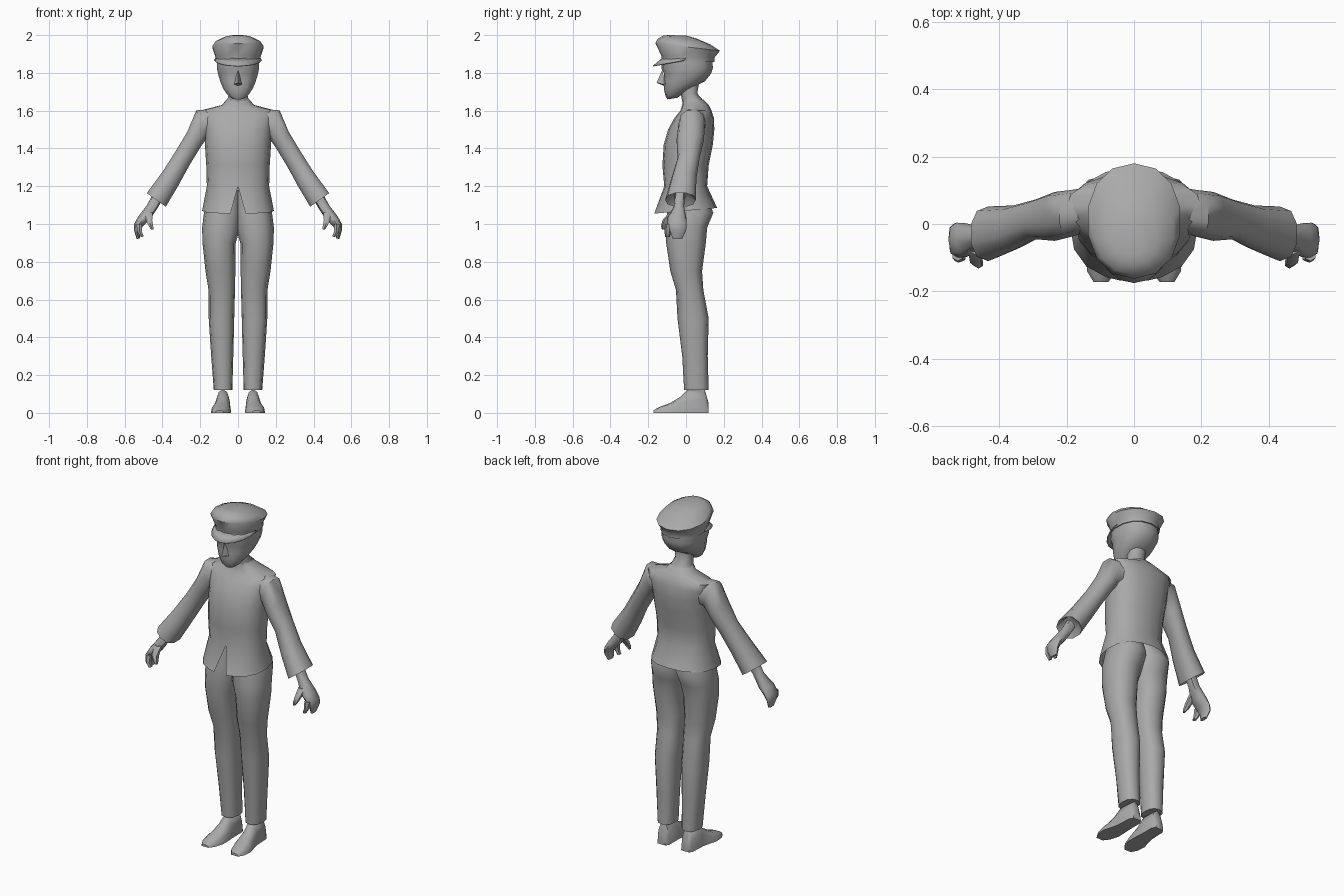
import bpy, math
from mathutils import Vector as V

grey = bpy.data.materials.new("plain grey")
grey.diffuse_color = (0.4, 0.4, 0.4, 1)


def spow(a, p):
    return math.copysign(abs(a) ** p, a)


def make(name, verts, faces, mirror=False, angle=50):
    me = bpy.data.meshes.new(name)
    me.from_pydata(verts, [], faces)
    me.materials.append(grey)
    ob = bpy.data.objects.new(name, me)
    bpy.context.collection.objects.link(ob)
    bpy.ops.object.select_all(action='DESELECT')
    ob.select_set(True)
    bpy.context.view_layer.objects.active = ob
    bpy.ops.object.mode_set(mode='EDIT')
    bpy.ops.mesh.select_all(action='SELECT')
    bpy.ops.mesh.normals_make_consistent(inside=False)
    bpy.ops.object.mode_set(mode='OBJECT')
    bpy.ops.object.shade_smooth_by_angle(angle=math.radians(angle))
    if mirror:
        ob.modifiers.new("mirror", 'MIRROR').merge_threshold = 0.0005
    return ob


def loft(name, rings, n=12, power=0.85, mirror=False, half=False, caps=(True, True), edit=None):
    """Skin rings given as (centre, u half axis, v half axis)."""
    m = n // 2 + 1 if half else n
    verts, faces = [], []
    for c, u, v in rings:
        for i in range(m):
            t = -math.pi / 2 + math.tau * i / n
            verts.append(V(c) + V(u) * spow(math.cos(t), power) + V(v) * spow(math.sin(t), power))
    for r in range(len(rings) - 1):
        for i in range(m - 1 if half else m):
            j = (i + 1) % m
            faces.append((r * m + i, r * m + j, r * m + m + j, r * m + m + i))
    if caps[0]:
        faces.append(tuple(range(m)))
    if caps[1]:
        faces.append(tuple(range(len(verts) - m, len(verts))))
    if edit:
        edit(verts)
    return make(name, verts, faces, mirror)


def level(z, yf, yb, x0, x1, tilt=0):
    """Horizontal ring from front/back and left/right limits; tilt lifts the back."""
    return ((x0 + x1) / 2, (yf + yb) / 2, z), ((x1 - x0) / 2, 0, 0), (0, (yb - yf) / 2, tilt)


def limb(xo, zo, xi, zi, yf, yb):
    """Slanted ring from an outer and an inner point."""
    return (((xo + xi) / 2, (yf + yb) / 2, (zo + zi) / 2),
            ((xo - xi) / 2, 0, (zo - zi) / 2), (0, (yb - yf) / 2, 0))


def stack(rows):
    return [level(z, yf, yb, -w, w, *t) for z, yf, yb, w, *t in rows]


# Jacket body, open at the hem with a notch at the front
def notch(verts):
    verts[0].x = 0.04

loft("jacket", stack([
    (1.07, -.168, .165, .19, .015), (1.2, -.115, .112, .165), (1.31, -.125, .12, .168),
    (1.42, -.118, .142, .175), (1.5, -.095, .15, .18), (1.56, -.062, .148, .195),
    (1.6, -.03, .135, .2), (1.63, -.02, .12, .085), (1.66, -.018, .09, .06)]),
    n=16, mirror=True, half=True, caps=(False, False), edit=notch)

# Sleeves with flared cuffs, closed by a recessed end
loft("sleeve", [limb(*r) for r in (
    (.13, 1.612, .12, 1.46, -.02, .11), (.222, 1.605, .165, 1.45, -.04, .1),
    (.27, 1.49, .2, 1.4, -.05, .095), (.33, 1.39, .258, 1.305, -.045, .072),
    (.40, 1.28, .315, 1.2, -.078, .055), (.485, 1.165, .38, 1.09, -.11, .052),
    (.455, 1.18, .395, 1.135, -.08, .02))], n=10, mirror=True)

# Hands
loft("hand", [limb(*r) for r in (
    (.445, 1.17, .4, 1.13, -.06, -.005), (.482, 1.1, .425, 1.085, -.065, -.01),
    (.528, 1.04, .465, 1.025, -.098, .002), (.55, 1.0, .502, .99, -.1, .004),
    (.55, .965, .522, .96, -.085, 0), (.536, .92, .518, .925, -.07, -.02))], n=8, mirror=True)
loft("thumb", [limb(*r) for r in (
    (.495, 1.06, .45, 1.06, -.09, -.04), (.488, 1.02, .452, 1.02, -.125, -.08),
    (.475, .99, .447, .985, -.132, -.1), (.46, .97, .447, .972, -.128, -.11))], n=6, mirror=True)
loft("forefinger", [limb(*r) for r in (
    (.54, 1.0, .505, 1.0, -.11, -.07), (.535, .96, .508, .96, -.115, -.08),
    (.515, .93, .498, .935, -.11, -.085))], n=6, mirror=True)

# Trouser legs
loft("trouser_leg", [level(z, yf, yb, a, b) for z, a, b, yf, yb in (
    (1.18, -.02, .145, -.085, .09), (1.06, -.02, .18, -.1, .145), (.98, -.012, .19, -.106, .112),
    (.9, .012, .188, -.105, .105), (.75, .014, .172, -.083, .085), (.65, .016, .156, -.053, .092),
    (.5, .02, .155, -.045, .12), (.3, .025, .142, -.02, .115), (.12, .03, .128, -.01, .12))],
    mirror=True)


# Shoes with flat soles, toes turned slightly outward
def sole(verts):
    for v in verts:
        v.z = max(v.z, 0)

loft("shoe", [((x, y, 0), (w, 0, 0), (0, 0, h)) for y, x, w, h in (
    (.12, .078, .026, .05), (.1, .078, .038, .12), (.01, .08, .04, .125), (-.03, .083, .046, .085),
    (-.085, .09, .054, .052), (-.14, .095, .044, .032), (-.172, .098, .022, .014))],
    mirror=True, edit=sole)

# Neck and head
loft("neck", stack([(1.6, -.01, .12, .085), (1.65, -.02, .095, .062), (1.69, -.028, .06, .05),
                    (1.76, -.04, .07, .055)]), n=10)
loft("head", stack([
    (1.664, -.098, -.045, .03, .004), (1.685, -.108, -.01, .056, .01), (1.72, -.116, .05, .08, .01),
    (1.755, -.12, .1, .096), (1.795, -.116, .132, .108), (1.825, -.13, .142, .114),
    (1.88, -.128, .14, .114)]), n=14)
make("nose", [(0, -.126, 1.815), (0, -.156, 1.747), (-.024, -.108, 1.738), (.024, -.108, 1.738),
              (0, -.112, 1.73)],
     [(0, 2, 1), (0, 1, 3), (1, 2, 4), (1, 4, 3)])

# Cap with a flared crown
loft("cap_crown", stack([
    (1.862, -.128, .15, .12, -.005), (1.885, -.13, .15, .122, -.005), (1.937, -.162, .18, .139, -.02),
    (1.965, -.15, .13, .12, -.015), (1.99, -.12, .055, .07, -.008), (1.999, -.09, 0, .03, -.001)]),
    n=14, power=0.92)

# Curved cap peak
steps, pv, pf = 10, [], []
for i in range(steps + 1):
    a = math.radians(-85 + 170 * i / steps)
    s, c = math.sin(a), math.cos(a)
    pv += [(.119 * s, .01 - .137 * c, 1.878), (.128 * s, .005 - .18 * c, 1.87 - .032 * c)]
    if i:
        k = 2 * i
        pf.append((k - 2, k - 1, k + 1, k))
peak = make("cap_peak", pv, pf)
peak.modifiers.new("thickness", 'SOLIDIFY').thickness = 0.005
